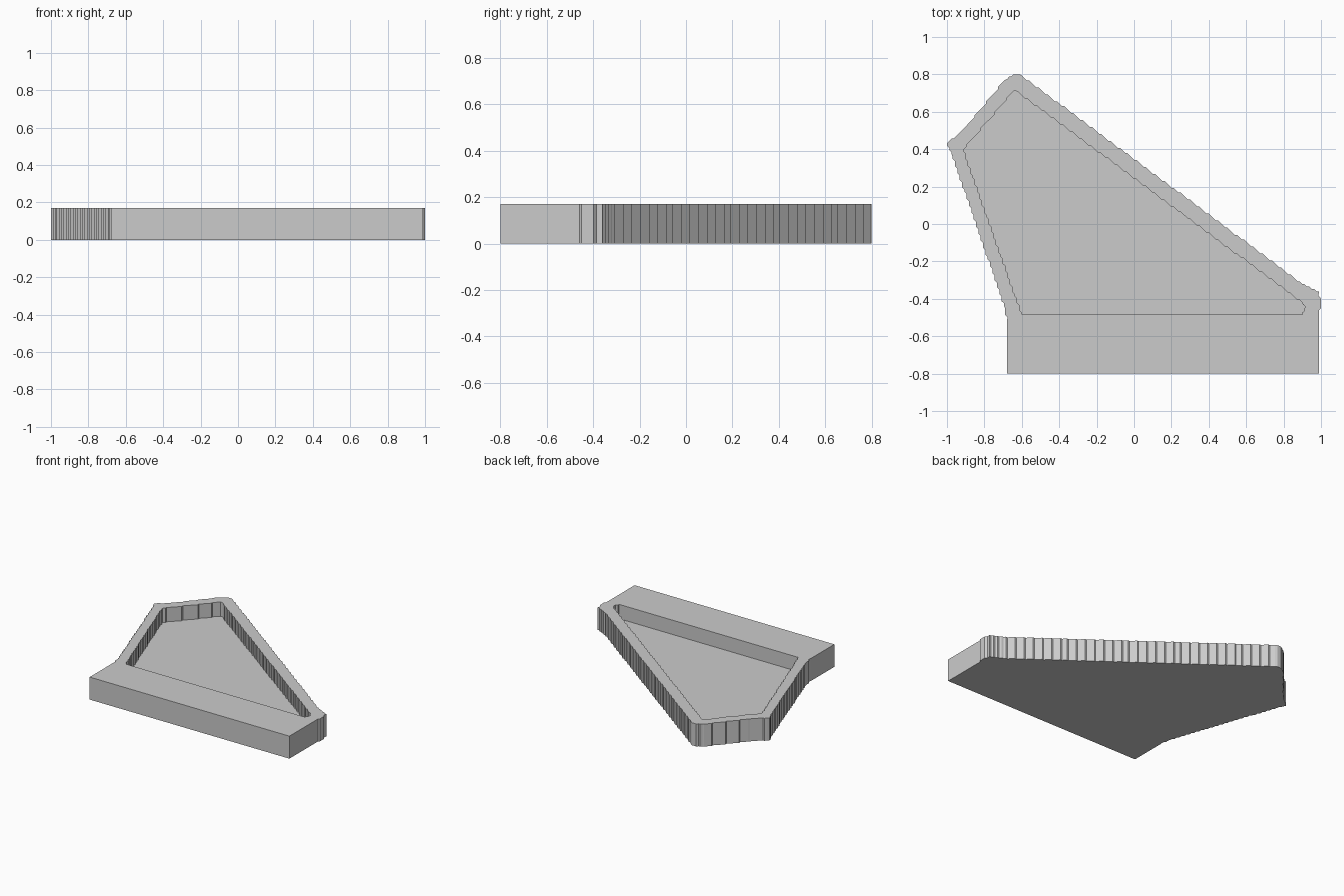
import bpy
import bmesh

cube = bpy.data.objects.get("Cube")
if cube:
    bpy.data.objects.remove(cube, do_unlink=True)

HEIGHT = 0.17
FLOOR = 0.062
STEP = 0.0125

grey = bpy.data.materials.new("plain grey")
grey.use_nodes = True
colour = (0.6, 0.6, 0.6, 1)
grey.diffuse_color = colour
grey.node_tree.nodes["Principled BSDF"].inputs["Base Color"].default_value = colour


def stepped(a, b):
    """Points from a towards b made only of straight and diagonal runs."""
    dx, dy = b[0] - a[0], b[1] - a[1]
    n = max(1, round(max(abs(dx), abs(dy)) / STEP))
    steep = abs(dy) > abs(dx)
    minor = dx if steep else dy
    pts = []
    for i in range(n):
        t = i / n
        off = round(minor * t / STEP) * STEP
        pts.append((a[0] + off, a[1] + dy * t) if steep
                   else (a[0] + dx * t, a[1] + off))
    return pts


def outline(corners):
    """Closed stepped outline with points on straight runs dropped."""
    pts = []
    for a, b in zip(corners, corners[1:] + corners[:1]):
        pts += stepped(a, b)
    kept = []
    for i, p in enumerate(pts):
        q, r = pts[i - 1], pts[(i + 1) % len(pts)]
        turn = (p[0] - q[0]) * (r[1] - p[1]) - (p[1] - q[1]) * (r[0] - p[0])
        if abs(turn) > 1e-6:
            kept.append(p)
    return kept


def slab(name, corners, low, high):
    bm = bmesh.new()
    face = bm.faces.new([bm.verts.new((x, y, low)) for x, y in outline(corners)])
    top = bmesh.ops.extrude_face_region(bm, geom=[face])["geom"]
    moved = [v for v in top if isinstance(v, bmesh.types.BMVert)]
    bmesh.ops.translate(bm, verts=moved, vec=(0, 0, high - low))
    bmesh.ops.recalc_face_normals(bm, faces=bm.faces)
    mesh = bpy.data.meshes.new(name)
    bm.to_mesh(mesh)
    bm.free()
    mesh.materials.append(grey)
    ob = bpy.data.objects.new(name, mesh)
    bpy.context.collection.objects.link(ob)
    return ob


# Solid body: straight front block with a slanted kite behind it
body = slab("tray_body", [
    (-0.68, -0.8), (0.99, -0.8), (0.99, -0.46), (1, -0.45), (0.99, -0.36),
    (0.9, -0.32), (-0.61, 0.8), (-0.645, 0.8), (-0.69, 0.77), (-0.9, 0.52),
    (-1, 0.43), (-0.97, 0.36), (-0.69, -0.45), (-0.68, -0.52)], 0, HEIGHT)

# Pocket cut into the top
cutter = slab("pocket_cutter", [
    (-0.6, -0.485), (0.9, -0.485), (0.915, -0.44), (0.9, -0.42),
    (-0.63, 0.71), (-0.645, 0.71), (-0.91, 0.4), (-0.9, 0.36)],
    FLOOR, HEIGHT + 0.1)
cutter.hide_render = True

cut = body.modifiers.new("pocket", 'BOOLEAN')
cut.operation = 'DIFFERENCE'
cut.solver = 'EXACT'
cut.object = cutter
bpy.context.view_layer.objects.active = body
bpy.ops.object.modifier_apply(modifier=cut.name)
bpy.data.objects.remove(cutter, do_unlink=True)
